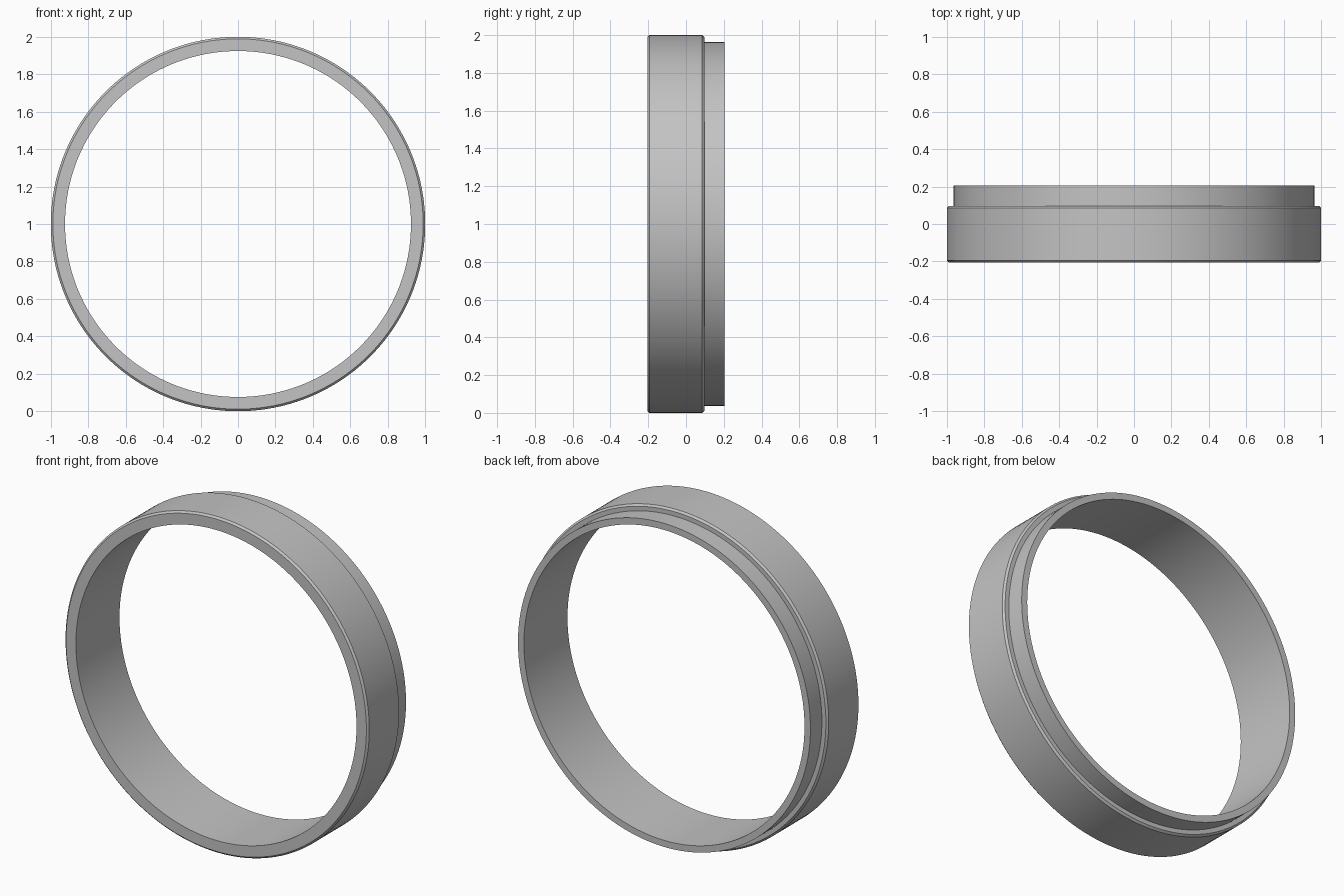
import bpy
import bmesh
from math import cos, sin, tau, radians

cube = bpy.data.objects.get("Cube")
if cube:
    bpy.data.objects.remove(cube, do_unlink=True)

SEGMENTS = 160
INNER, LIP, OUTER = 0.924, 0.963, 1.0
FRONT, STEP, BACK = -0.205, 0.097, 0.205
BEVEL = 0.011

# Plain grey metal
grey = bpy.data.materials.new("grey metal")
grey.use_nodes = True
colour = (0.55, 0.55, 0.55, 1)
grey.diffuse_color = colour
grey.node_tree.nodes["Principled BSDF"].inputs["Base Color"].default_value = colour

# Ring section as (radius, y): chamfered band with a narrower lip at the back
profile = [
    (INNER, FRONT),
    (OUTER - BEVEL, FRONT),
    (OUTER, FRONT + BEVEL),
    (OUTER, STEP - BEVEL),
    (OUTER - BEVEL, STEP),
    (LIP, STEP),
    (LIP, BACK),
    (INNER, BACK),
]

# Sweep the section around the y axis
bm = bmesh.new()
loops = []
for i in range(SEGMENTS):
    a = tau * i / SEGMENTS
    loops.append([bm.verts.new((r * cos(a), y, 1 + r * sin(a))) for r, y in profile])
for i, loop in enumerate(loops):
    following = loops[(i + 1) % SEGMENTS]
    for j in range(len(profile)):
        k = (j + 1) % len(profile)
        bm.faces.new((loop[j], loop[k], following[k], following[j]))
bmesh.ops.recalc_face_normals(bm, faces=bm.faces)

mesh = bpy.data.meshes.new("stepped_ring")
bm.to_mesh(mesh)
bm.free()
mesh.materials.append(grey)
ring = bpy.data.objects.new("stepped_ring", mesh)
bpy.context.collection.objects.link(ring)

# Smooth around the ring, crisp at the section corners
bpy.ops.object.select_all(action="DESELECT")
ring.select_set(True)
bpy.context.view_layer.objects.active = ring
bpy.ops.object.shade_smooth_by_angle(angle=radians(30))
